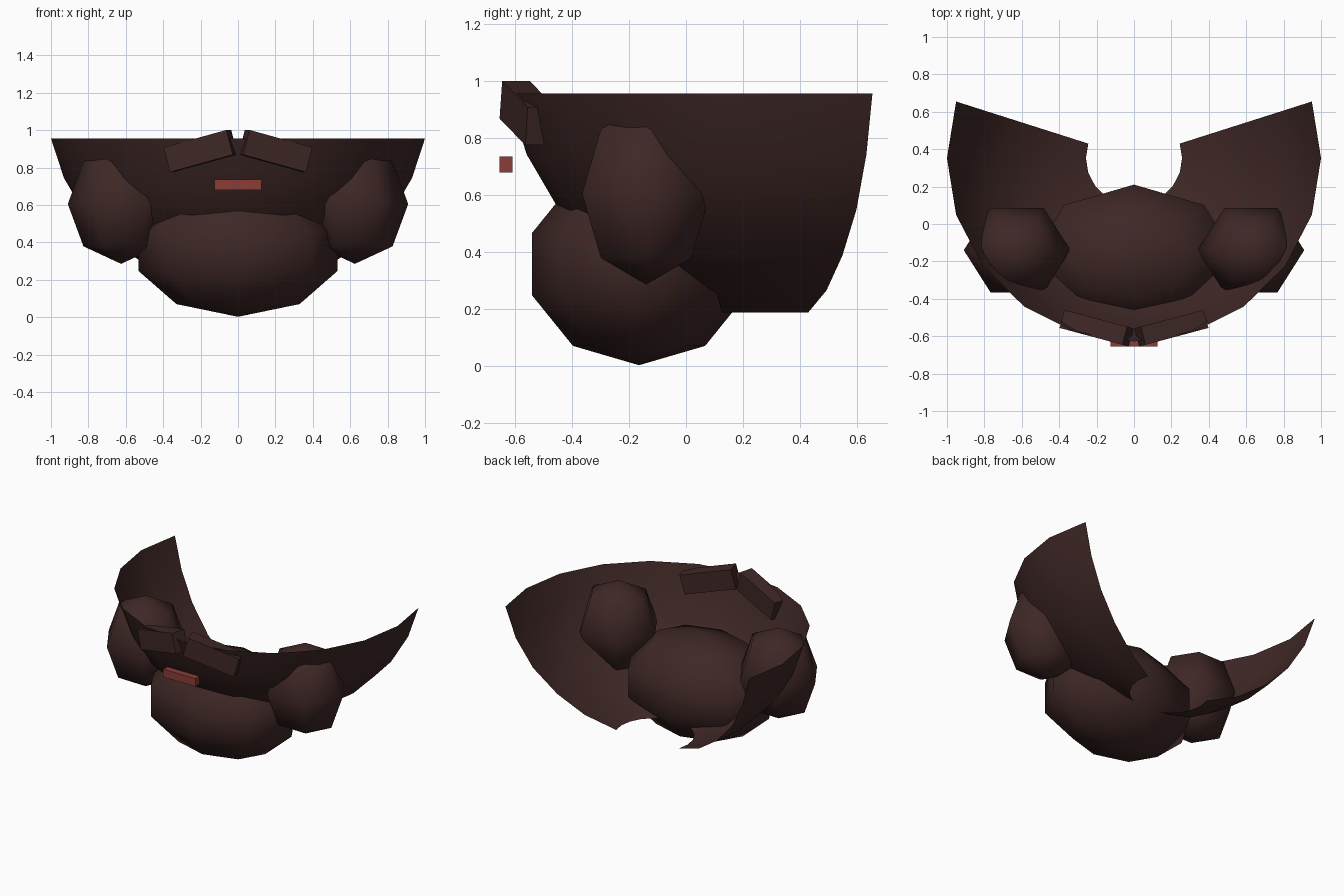
import bpy
import bmesh
from math import sin, cos, pi, radians

cube = bpy.data.objects.get("Cube")
if cube:
    bpy.data.objects.remove(cube)


def make_material(name, color):
    mat = bpy.data.materials.new(name)
    mat.use_nodes = True
    mat.diffuse_color = color
    mat.node_tree.nodes["Principled BSDF"].inputs["Base Color"].default_value = color
    return mat


brown = make_material("dark_brown", (0.048, 0.0205, 0.019, 1))
red = make_material("brick_red", (0.258, 0.048, 0.039, 1))


def finish(name, bm, mat, loc, smooth):
    mesh = bpy.data.meshes.new(name)
    bm.to_mesh(mesh)
    bm.free()
    mesh.materials.append(mat)
    for poly in mesh.polygons:
        poly.use_smooth = smooth
    obj = bpy.data.objects.new(name, mesh)
    obj.location = loc
    bpy.context.collection.objects.link(obj)
    return obj


def lathe(name, profile, segments, start, sweep, scale, loc):
    """Turn a bottom-to-top (radius, z) profile around z through the sweep."""
    bm = bmesh.new()
    angles = [start + sweep * j / segments for j in range(segments + 1)]
    rings = [[bm.verts.new((r * cos(a) * scale[0], r * sin(a) * scale[1], z * scale[2]))
              for a in angles] for r, z in profile]
    for low, high in zip(rings, rings[1:]):
        for j in range(segments):
            bm.faces.new((low[j], low[j + 1], high[j + 1], high[j]))
    bmesh.ops.remove_doubles(bm, verts=bm.verts, dist=0.0001)
    return finish(name, bm, brown, loc, True)


def lobe(name, segments, rings, scale, loc):
    profile = [(sin(pi * i / rings), -cos(pi * i / rings)) for i in range(rings + 1)]
    return lathe(name, profile, segments, 0, 2 * pi, scale, loc)


def box(name, size, mat, loc):
    bm = bmesh.new()
    bmesh.ops.create_cube(bm, size=1)
    bmesh.ops.scale(bm, vec=size, verts=bm.verts)
    return finish(name, bm, mat, loc, False)


# Open bowl-shaped beard shell, with a gap at the back and a hole below
shell_profile = [(0.257, 0.188), (0.468, 0.265), (0.653, 0.388),
                 (0.815, 0.549), (0.93, 0.742), (1.0, 0.956)]
lathe("beard_shell", shell_profile, 12, radians(-198), radians(216),
      (1, 0.98, 1), (0, 0.352, 0))

# Chin lobe
lobe("chin_lobe", 8, 5, (0.56, 0.395, 0.355), (0, -0.165, 0.357))

# Mirrored cheek lobes and moustache halves
for side, x in (("left", 1), ("right", -1)):
    lobe(side + "_cheek_lobe", 6, 4, (0.285, 0.26, 0.32), (0.625 * x, -0.14, 0.605))
    half = box(side + "_moustache", (0.36, 0.1, 0.137), brown, (0.2 * x, -0.557, 0.888))
    half.rotation_euler = (0, radians(15) * x, radians(15) * x)

# Mouth
box("mouth", (0.25, 0.046, 0.056), red, (0, -0.632, 0.707))
